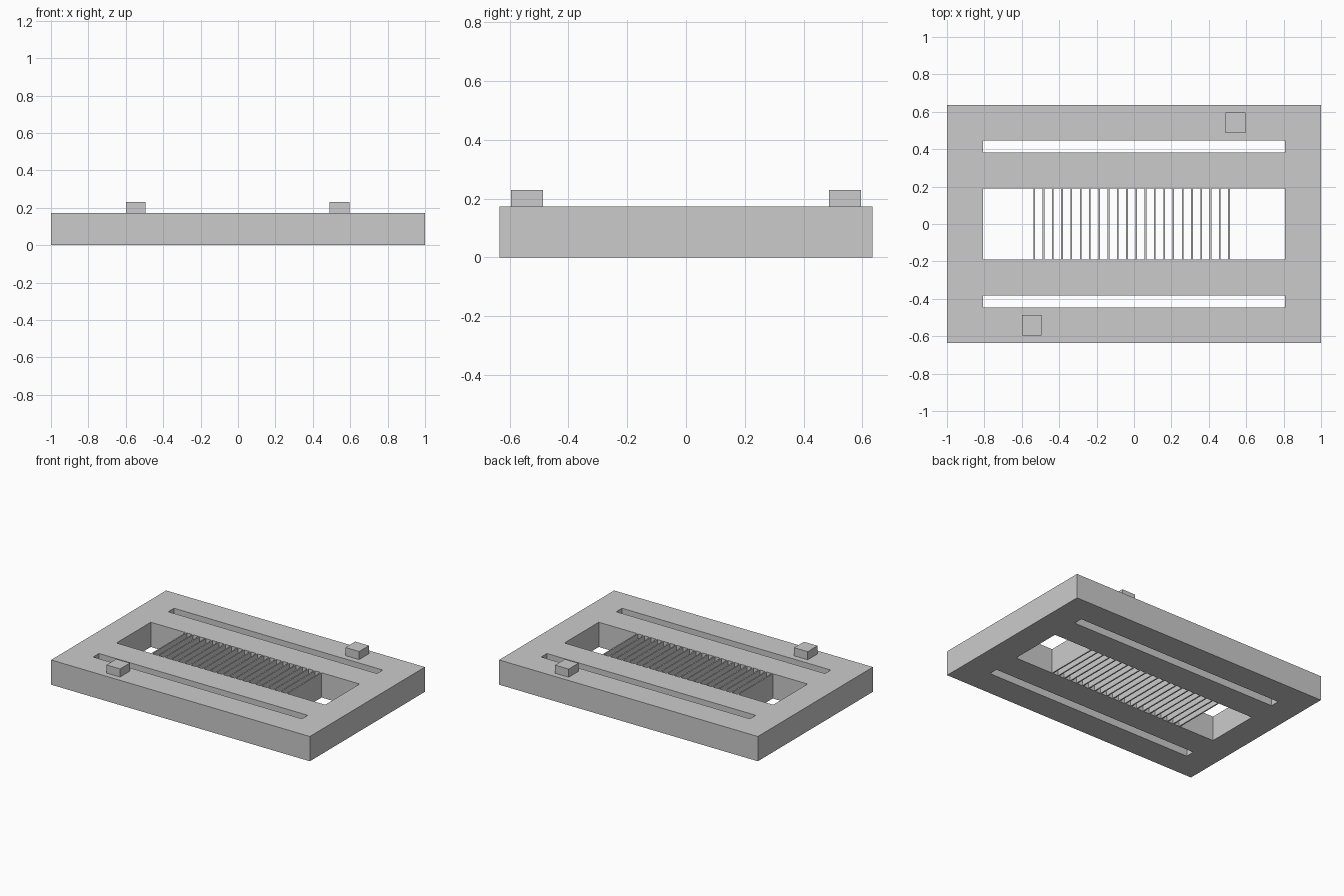
import bpy
import bmesh

cube = bpy.data.objects.get("Cube")
if cube:
    bpy.data.objects.remove(cube, do_unlink=True)

grey = bpy.data.materials.new("plain grey")
grey.use_nodes = True
COLOR = (0.6, 0.6, 0.6, 1)
grey.diffuse_color = COLOR
grey.node_tree.nodes["Principled BSDF"].inputs["Base Color"].default_value = COLOR

HEIGHT = 0.173          # frame thickness
WINDOW_Y = 0.19         # half depth of the central window


def add_object(name, bm):
    bmesh.ops.recalc_face_normals(bm, faces=bm.faces[:])
    mesh = bpy.data.meshes.new(name)
    bm.to_mesh(mesh)
    bm.free()
    mesh.materials.append(grey)
    obj = bpy.data.objects.new(name, mesh)
    bpy.context.collection.objects.link(obj)
    return obj


def add_box(name, low, high):
    bm = bmesh.new()
    bmesh.ops.create_cube(bm, size=1)
    for v in bm.verts:
        v.co = [(a + b) / 2 + c * (b - a) for a, b, c in zip(low, high, v.co)]
    return add_object(name, bm)


# Frame: a sheet of cells with the window and two slots left open, then extruded
xs = [-1, -0.807, 0.807, 1]
half_ys = [WINDOW_Y, 0.382, 0.446, 0.635]
ys = [-y for y in reversed(half_ys)] + half_ys
open_rows = {1, 3, 5}
bm = bmesh.new()
grid = [[bm.verts.new((x, y, 0)) for x in xs] for y in ys]
for row in range(len(ys) - 1):
    for col in range(len(xs) - 1):
        if col == 1 and row in open_rows:
            continue
        bm.faces.new((grid[row][col], grid[row][col + 1],
                      grid[row + 1][col + 1], grid[row + 1][col]))
top = bmesh.ops.extrude_face_region(bm, geom=bm.faces[:])["geom"]
bmesh.ops.translate(bm, vec=(0, 0, HEIGHT),
                    verts=[g for g in top if isinstance(g, bmesh.types.BMVert)])
add_object("frame", bm)

# Row of thin fins across the window
FIN_COUNT, FIN_START, FIN_STEP, FIN_WIDTH = 22, -0.538, 0.0496, 0.009
for i in range(FIN_COUNT):
    x = FIN_START + i * FIN_STEP
    add_box(f"fin_{i + 1}", (x, -WINDOW_Y, 0), (x + FIN_WIDTH, WINDOW_Y, HEIGHT))

# Two locating blocks on opposite corners
add_box("front_block", (-0.6, -0.595, HEIGHT), (-0.495, -0.487, 0.23))
add_box("back_block", (0.49, 0.487, HEIGHT), (0.595, 0.595, 0.23))
